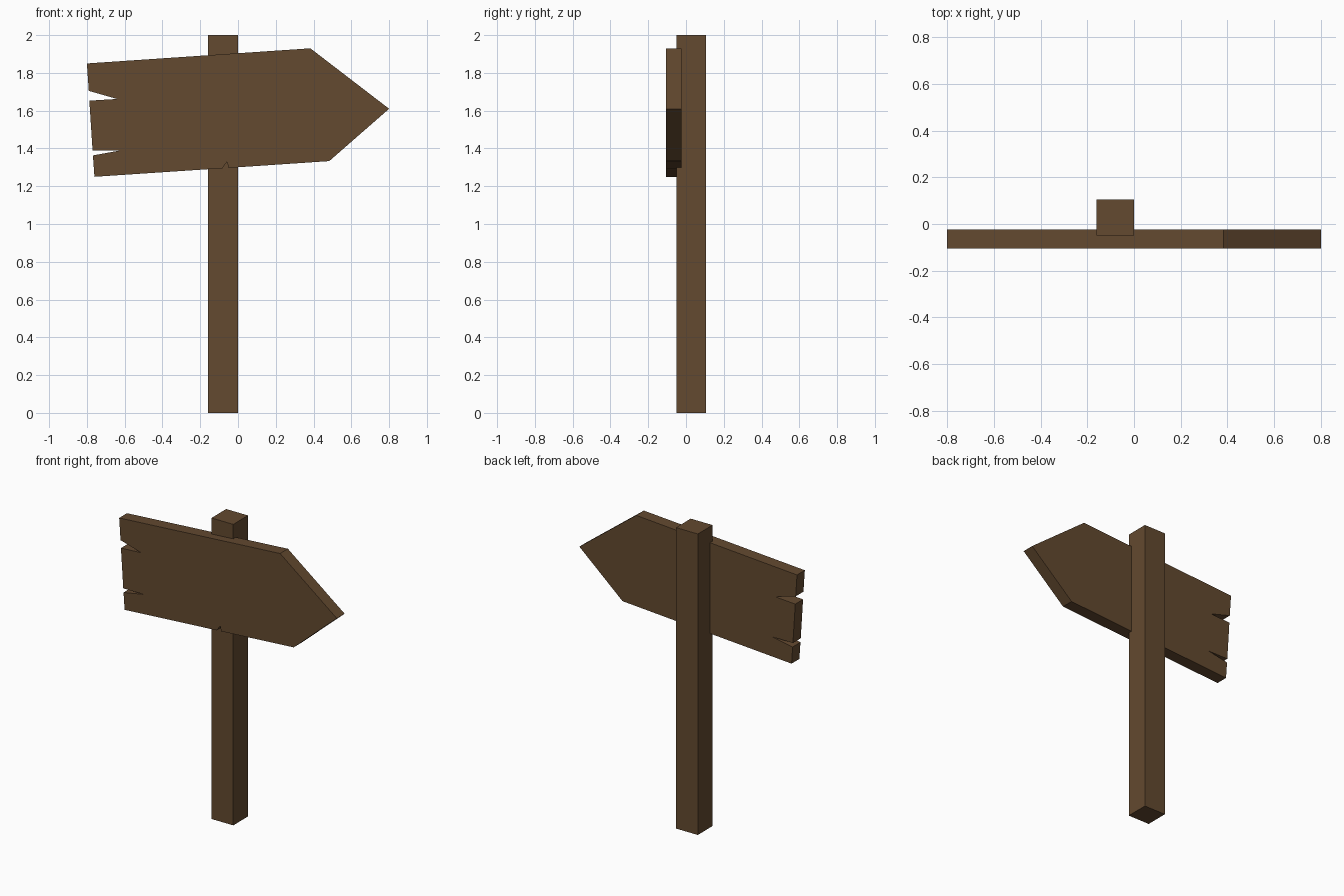
import bpy
import bmesh
from mathutils import Vector

if "Cube" in bpy.data.objects:
    bpy.data.objects.remove(bpy.data.objects["Cube"], do_unlink=True)

# Single weathered wood colour
wood = bpy.data.materials.new("brown_wood")
wood.use_nodes = True
colour = (0.125, 0.067, 0.029, 1)
wood.diffuse_color = colour
bsdf = wood.node_tree.nodes["Principled BSDF"]
bsdf.inputs["Base Color"].default_value = colour
bsdf.inputs["Roughness"].default_value = 0.9


def extrude_outline(name, outline, start, offset):
    """Extrude a flat outline of points along an offset into a solid."""
    bm = bmesh.new()
    face = bm.faces.new([bm.verts.new(p) for p in outline])
    result = bmesh.ops.extrude_face_region(bm, geom=[face], use_keep_orig=True)
    moved = [v for v in result["geom"] if isinstance(v, bmesh.types.BMVert)]
    bmesh.ops.translate(bm, verts=moved, vec=offset)
    bmesh.ops.translate(bm, verts=bm.verts, vec=start)
    bmesh.ops.recalc_face_normals(bm, faces=bm.faces)
    mesh = bpy.data.meshes.new(name)
    bm.to_mesh(mesh)
    bm.free()
    mesh.materials.append(wood)
    obj = bpy.data.objects.new(name, mesh)
    bpy.context.collection.objects.link(obj)
    return obj


# Square post
post = [(-0.16, -0.05, 0), (0, -0.05, 0), (0, 0.105, 0), (-0.16, 0.105, 0)]
extrude_outline("post", post, Vector(), Vector((0, 0, 2)))

# Tilted arrow board: pointed end, bottom chip, then the split left end
arrow = [(-0.8, 1.85), (0.383, 1.93), (0.8, 1.61), (0.483, 1.333),
         (-0.05, 1.297), (-0.058, 1.33), (-0.083, 1.295),
         (-0.76, 1.25), (-0.768, 1.363), (-0.62, 1.39), (-0.77, 1.39),
         (-0.787, 1.653), (-0.64, 1.662), (-0.79, 1.705)]
extrude_outline("arrow_board", [(x, 0, z) for x, z in arrow],
                Vector((0, -0.105, 0)), Vector((0, 0.082, 0)))
